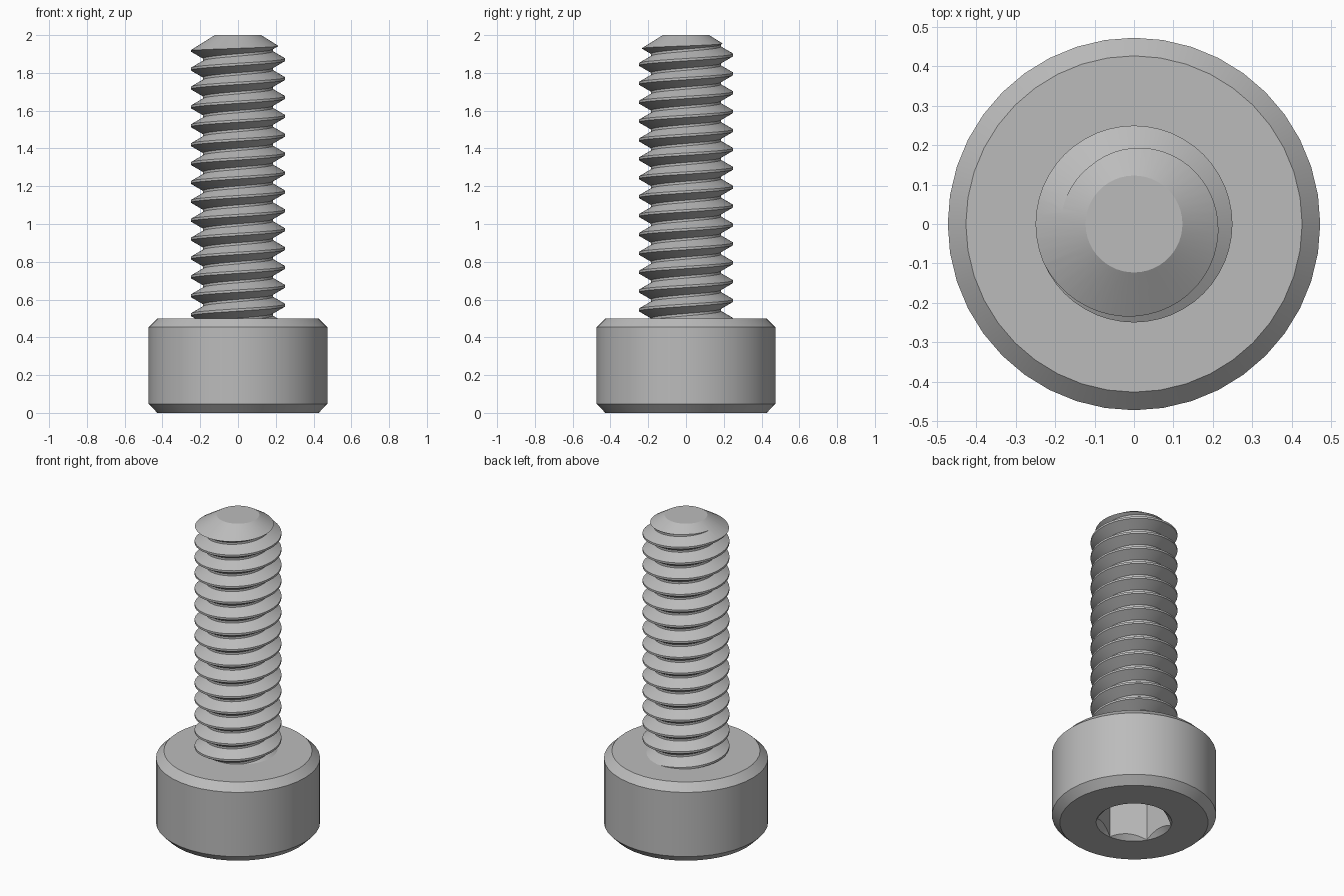
import bpy, bmesh
from math import sin, cos, tau, radians

scene_cube = bpy.data.objects.get("Cube")
if scene_cube:
    bpy.data.objects.remove(scene_cube, do_unlink=True)

# One plain steel colour
steel = bpy.data.materials.new("steel_grey")
steel.use_nodes = True
GREY = (0.5, 0.5, 0.5, 1)
steel.diffuse_color = GREY
steel.node_tree.nodes["Principled BSDF"].inputs["Base Color"].default_value = GREY


def finish(bm, name):
    bmesh.ops.recalc_face_normals(bm, faces=bm.faces)
    mesh = bpy.data.meshes.new(name)
    bm.to_mesh(mesh)
    bm.free()
    mesh.materials.append(steel)
    obj = bpy.data.objects.new(name, mesh)
    bpy.context.collection.objects.link(obj)
    return obj


def lathe(name, profile, sides, turn=0.0):
    """Closed solid from (radius, height) rings, capped at both ends."""
    bm = bmesh.new()
    rings = [[bm.verts.new((r * cos(turn + tau * i / sides),
                            r * sin(turn + tau * i / sides), z))
              for i in range(sides)] for r, z in profile]
    for low, high in zip(rings, rings[1:]):
        for i in range(sides):
            j = (i + 1) % sides
            bm.faces.new((low[i], low[j], high[j], high[i]))
    bm.faces.new(rings[0])
    bm.faces.new(rings[-1])
    return finish(bm, name)


def select_only(obj):
    bpy.ops.object.select_all(action="DESELECT")
    obj.select_set(True)
    bpy.context.view_layer.objects.active = obj


def cut(obj, tool, operation):
    """Apply a boolean and discard the helper solid."""
    tool.hide_render = True
    mod = obj.modifiers.new("cut", "BOOLEAN")
    mod.operation, mod.solver, mod.object = operation, "EXACT", tool
    select_only(obj)
    bpy.ops.object.modifier_apply(modifier=mod.name)
    bpy.data.objects.remove(tool, do_unlink=True)


def smooth(obj):
    select_only(obj)
    bpy.ops.object.shade_smooth_by_angle(angle=radians(25))


def helical_solid(name, major, minor, pitch, start, turns, sides):
    """Right-handed thread: a sheared grid whose seam joins one pitch higher."""
    flat = pitch / 16
    section = [(major, -flat), (major, flat),
               (minor, pitch / 2 - flat), (minor, pitch / 2 + flat)]
    bm = bmesh.new()
    columns = []
    for i in range(sides):
        a = tau * i / sides
        columns.append([bm.verts.new((r * cos(a), r * sin(a),
                                      start + pitch * (k + i / sides) + dz))
                        for k in range(turns) for r, dz in section])
    rows = len(columns[0])
    for i in range(sides):
        last = i == sides - 1
        here = columns[i]
        there = columns[0][len(section):] if last else columns[i + 1]
        for j in range(min(rows, len(there)) - 1):
            bm.faces.new((here[j], there[j], there[j + 1], here[j + 1]))
    # Close both ends with fans to points on the axis
    middle = start + pitch * turns / 2
    bottom = bm.verts.new((0, 0, start - pitch))
    top = bm.verts.new((0, 0, start + pitch * (turns + 0.5)))
    for edge in [e for e in bm.edges if e.is_boundary]:
        v, w = edge.verts
        bm.faces.new((v, w, bottom if v.co.z < middle else top))
    return finish(bm, name)


# Cylindrical head with chamfered rims
head = lathe("head", [(0.427, 0), (0.473, 0.047), (0.473, 0.455), (0.427, 0.5)], 40)

# Hexagonal drive socket with a countersunk mouth
cut(head, lathe("socket_cutter", [(0.2165, -0.1), (0.2165, 0.25)], 6, tau / 12), "DIFFERENCE")
cut(head, lathe("countersink_cutter", [(0.228, -0.01), (0.158, 0.06)], 48, 0.02), "DIFFERENCE")
smooth(head)

# Threaded shank trimmed to a conical tip
shank = helical_solid("threaded_shank", 0.25, 0.185, 0.1, 0.27, 19, 48)
cut(shank, lathe("tip_trimmer", [(0.3, 0.45), (0.3, 1.889), (0.123, 2.0)], 48, 0.03), "INTERSECT")
smooth(shank)
